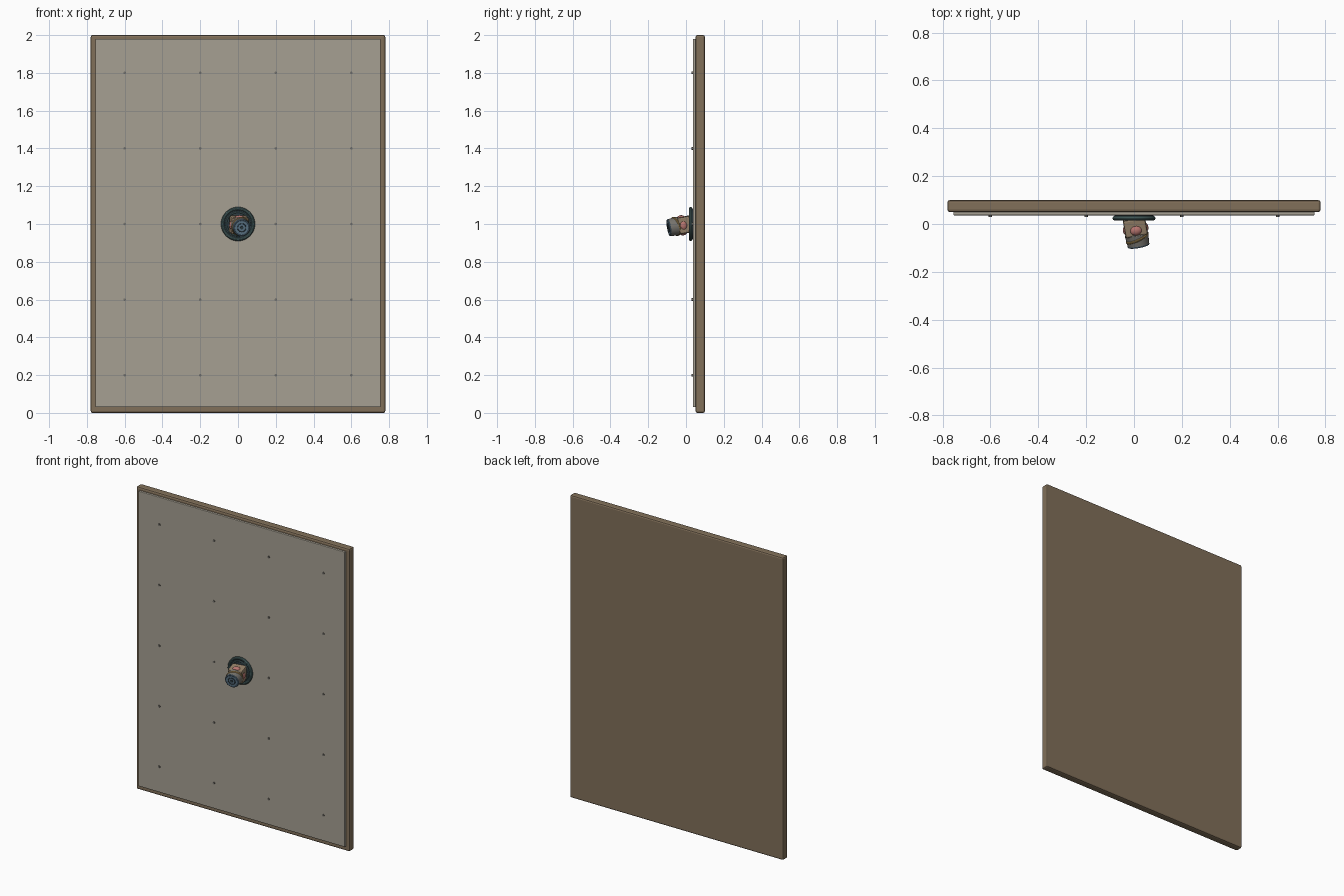
import bpy, math
from mathutils import Matrix, Vector, Euler

if "Cube" in bpy.data.objects:
    bpy.data.objects.remove(bpy.data.objects["Cube"])

def mat(name, c):
    m = bpy.data.materials.new(name)
    m.diffuse_color = (*c, 1)
    m.use_nodes = True
    m.node_tree.nodes["Principled BSDF"].inputs["Base Color"].default_value = m.diffuse_color
    return m

BROWN = mat("brown", (0.22, 0.16, 0.10))
STONE = mat("stone", (0.38, 0.35, 0.29))
DARK = mat("dark", (0.03, 0.05, 0.06))
TEAL = mat("teal", (0.08, 0.15, 0.15))
TAN = mat("tan", (0.30, 0.22, 0.14))
PINK = mat("pink", (0.48, 0.18, 0.16))
GOLD = mat("gold", (0.42, 0.27, 0.09))
BLUE = mat("blue", (0.12, 0.20, 0.27))
GREY = mat("grey", (0.18, 0.17, 0.15))

# tilted frame of the central knob: local -y points out, right and slightly down
TILT = Matrix.Translation((0, 0.018, 1.0)) @ Euler((math.radians(10), 0, math.radians(10))).to_matrix().to_4x4()

def finish(name, m, bevel=0, frame=None, smooth=True):
    o = bpy.context.object
    o.name = name
    o.data.materials.append(m)
    if bevel:
        b = o.modifiers.new("bevel", 'BEVEL')
        b.width, b.segments = bevel, 2
    if smooth:
        bpy.ops.object.shade_smooth_by_angle(angle=math.radians(35))
    if frame:
        bpy.context.view_layer.update()
        o.matrix_world = frame @ o.matrix_world
    return o

def box(name, lo, hi, m, bevel=0, frame=None):
    lo, hi = Vector(lo), Vector(hi)
    bpy.ops.mesh.primitive_cube_add(size=1)
    o = bpy.context.object
    o.data.transform(Matrix.Translation((lo + hi) / 2) @ Matrix.Diagonal((*(hi - lo), 1)))
    return finish(name, m, bevel, frame, False)

def disc(name, r, y0, y1, m, x=0, z=0, bevel=0, frame=None, verts=32, r2=None):
    bpy.ops.mesh.primitive_cone_add(vertices=verts, radius1=r2 or r, radius2=r, depth=abs(y1 - y0),
                                    location=(x, (y0 + y1) / 2, z), rotation=(math.pi / 2, 0, 0))
    return finish(name, m, bevel, frame)

def ring(name, R, r, y, m, z=0, frame=None, tilt=(0, 0)):
    bpy.ops.mesh.primitive_torus_add(major_radius=R, minor_radius=r, major_segments=40, minor_segments=10,
                                     location=(0, y, z), rotation=(math.pi / 2 + tilt[0], 0, tilt[1]))
    return finish(name, m, 0, frame)

# wall slab and front panel
box("backing_board", (-0.78, 0.05, 0), (0.78, 0.10, 2.0), BROWN, 0.01)
box("front_panel", (-0.755, 0.036, 0.03), (0.755, 0.055, 1.98), STONE, 0.004)

# grid of small studs
for i in range(4):
    for j in range(5):
        disc("stud", 0.007, 0.04, 0.03, GREY, -0.6 + 0.4 * i, 0.2 + 0.4 * j, verts=12)

# round mounting plate
disc("mount_plate", 0.082, 0.04, 0.022, DARK, z=1.0, verts=48)
ring("mount_rim", 0.081, 0.009, 0.024, TEAL, z=1.0)
ring("inner_rim", 0.062, 0.004, 0.021, TEAL, z=1.0)

# knob body: square block at the back, round barrel in front
box("knob_block", (-0.047, -0.066, -0.044), (0.047, 0.01, 0.044), TAN, 0.008, TILT)
disc("knob_barrel", 0.045, -0.06, -0.112, GREY, bevel=0.003, frame=TILT, r2=0.05)

# pink pads bulging from the four sides
for k in range(4):
    a = k * math.pi / 2
    bpy.ops.mesh.primitive_uv_sphere_add(segments=24, ring_count=12, radius=1,
        location=(0.038 * math.cos(a), -0.04, 0.038 * math.sin(a)), rotation=(0, -a, 0))
    bpy.context.object.scale = (0.016, 0.021, 0.026)
    finish("side_pad", PINK, 0, TILT)

# slanted band, end band and round face
ring("slanted_band", 0.046, 0.006, -0.077, GOLD, frame=TILT, tilt=(0.1, 0.28))
ring("front_band", 0.041, 0.005, -0.11, BLUE, frame=TILT)
disc("front_face", 0.038, -0.11, -0.115, BLUE, frame=TILT)
ring("face_ring", 0.022, 0.002, -0.115, DARK, frame=TILT)
disc("face_hub", 0.009, -0.113, -0.118, DARK, frame=TILT, verts=16)
